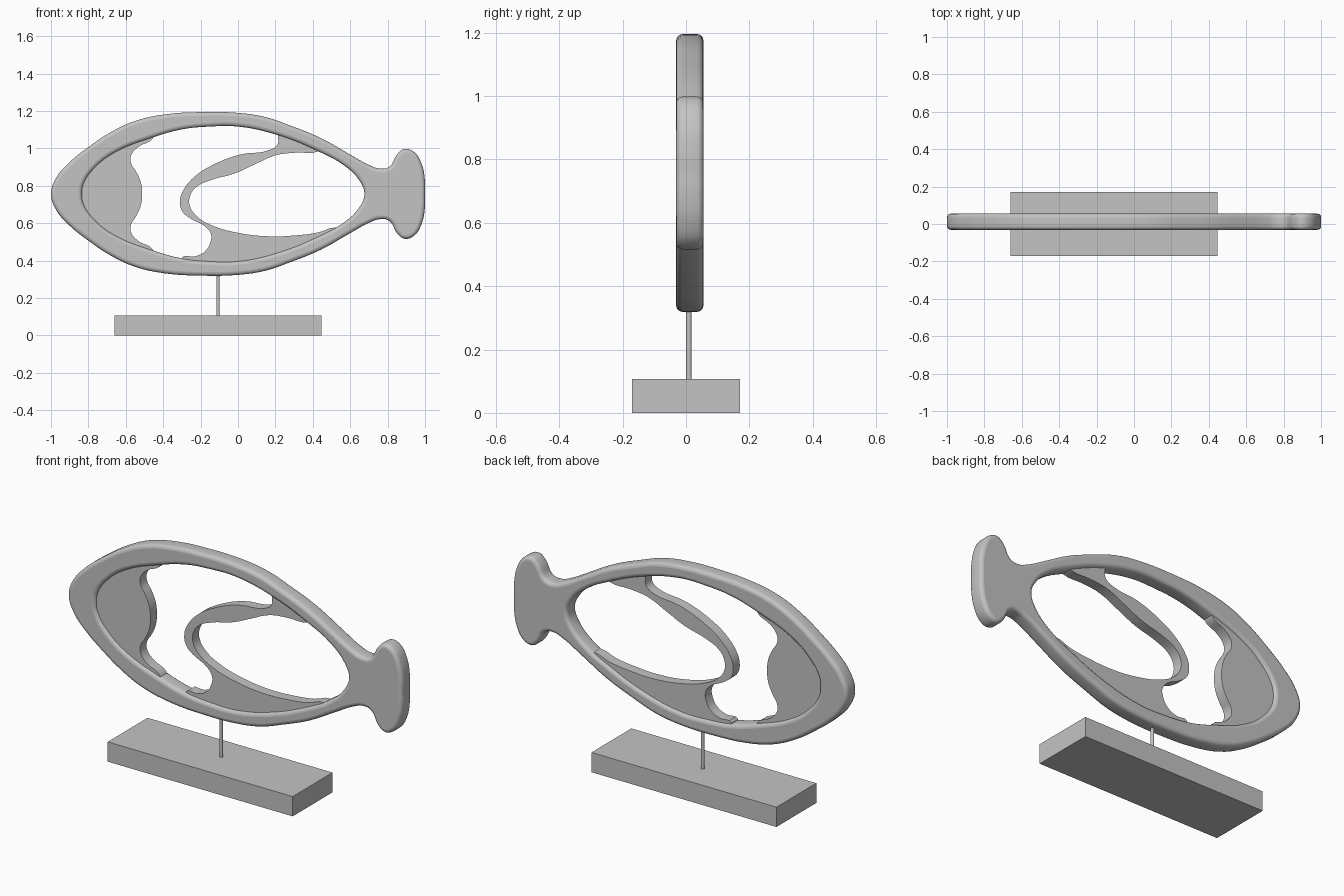
import bpy
import math

cube = bpy.data.objects.get("Cube")
if cube:
    bpy.data.objects.remove(cube, do_unlink=True)

COLOUR = (0.55, 0.55, 0.55, 1.0)
BODY_Y = 0.012      # middle of the body thickness
BODY_Z = 0.757      # height of the body's symmetry axis

grey = bpy.data.materials.new("plain_grey")
grey.use_nodes = True
grey.diffuse_color = COLOUR
grey.node_tree.nodes["Principled BSDF"].inputs["Base Color"].default_value = COLOUR


def mirrored(half):
    """Close an upper half outline with its reflection below the axis."""
    return half + [(x, -z) for x, z in reversed(half) if z != 0]


def finish(obj, name):
    obj.name = obj.data.name = name
    obj.data.materials.clear()
    obj.data.materials.append(grey)


def slab(name, outlines, half_depth, rounding=0.0):
    """Upright slab from closed outlines of (points, sharp points)."""
    curve = bpy.data.curves.new(name, 'CURVE')
    curve.dimensions = '2D'
    curve.fill_mode = 'BOTH'
    curve.resolution_u = 4
    curve.extrude = half_depth - rounding
    curve.bevel_depth = rounding
    curve.bevel_resolution = 3
    curve.offset = -rounding
    for points, sharp in outlines:
        spline = curve.splines.new('BEZIER')
        spline.bezier_points.add(len(points) - 1)
        spline.use_cyclic_u = True
        for bp, (x, z) in zip(spline.bezier_points, points):
            bp.co = (x, z, 0)
            kind = 'VECTOR' if (x, z) in sharp else 'AUTO'
            bp.handle_left_type = bp.handle_right_type = kind
    obj = bpy.data.objects.new(name, curve)
    bpy.context.collection.objects.link(obj)
    obj.location = (0, BODY_Y, BODY_Z)
    obj.rotation_euler = (math.radians(90), 0, 0)
    bpy.ops.object.select_all(action='DESELECT')
    obj.select_set(True)
    bpy.context.view_layer.objects.active = obj
    bpy.ops.object.convert(target='MESH')
    obj = bpy.context.view_layer.objects.active
    bpy.ops.object.shade_smooth_by_angle(angle=math.radians(35))
    finish(obj, name)


# Fish-shaped frame with tail, rounded edges and one large opening
frame = [(-1, 0), (-.97, .09), (-.90, .17), (-.80, .25), (-.68, .33),
         (-.55, .39), (-.39, .425), (-.2, .437), (0, .433), (.15, .41),
         (.28, .365), (.44, .30), (.6, .21), (.7, .155), (.76, .135),
         (.81, .145), (.85, .21), (.89, .24), (.94, .225), (.98, .165),
         (1, .065), (1, 0)]
opening = [(-.834, 0), (-.825, .055), (-.765, .14), (-.66, .22), (-.46, .30),
           (-.30, .345), (-.15, .36), (0, .36), (.21, .315), (.43, .227),
           (.57, .15), (.65, .07), (.676, 0)]
slab("fish_frame", [(mirrored(frame), []), (mirrored(opening), [])], 0.043, 0.02)

# Head plate with a wavy rear edge, its front edge buried in the frame
buried = [(-.88, 0), (-.80, .17), (-.66, .27), (-.45, .33)]
wave = [(-.455, .297), (-.535, .25), (-.572, .205), (-.572, .165),
        (-.545, .12), (-.519, .06), (-.513, 0)]
slab("head_plate", [(mirrored(buried + wave), mirrored(buried))], 0.028)

# Curling inner plate, joined to the frame above and below
curl_front = [(.215, .325), (.212, .265), (.17, .235), (.01, .21), (-.15, .147),
              (-.23, .094), (-.29, .024), (-.31, -.035), (-.30, -.09),
              (-.257, -.13), (-.176, -.174), (-.144, -.217), (-.15, -.265),
              (-.176, -.307), (-.23, -.334), (-.30, -.342)]
lower_joint = [(-.28, -.375), (-.1, -.40), (.05, -.39), (.25, -.33),
               (.43, -.26), (.55, -.19)]
curl_rear = [(.52, -.18), (.43, -.206), (.305, -.222), (.17, -.227), (.01, -.21),
             (-.14, -.168), (-.22, -.12), (-.257, -.067), (-.257, -.013),
             (-.225, .035), (-.15, .072), (-.016, .11), (.09, .158),
             (.2, .206), (.305, .22), (.43, .227)]
upper_joint = [(.46, .25), (.33, .31), (.23, .345)]
slab("curl_plate", [(curl_front + lower_joint + curl_rear + upper_joint,
                     lower_joint + upper_joint)], 0.028)

# Support pin
bpy.ops.mesh.primitive_cylinder_add(vertices=16, radius=0.009, depth=0.25,
                                    location=(-0.107, 0.009, 0.22))
bpy.ops.object.shade_smooth_by_angle(angle=math.radians(35))
finish(bpy.context.object, "support_pin")

# Base block
bpy.ops.mesh.primitive_cube_add(size=1, location=(-0.107, 0, 0.0535))
base = bpy.context.object
base.scale = (1.106, 0.34, 0.107)
finish(base, "base_block")
